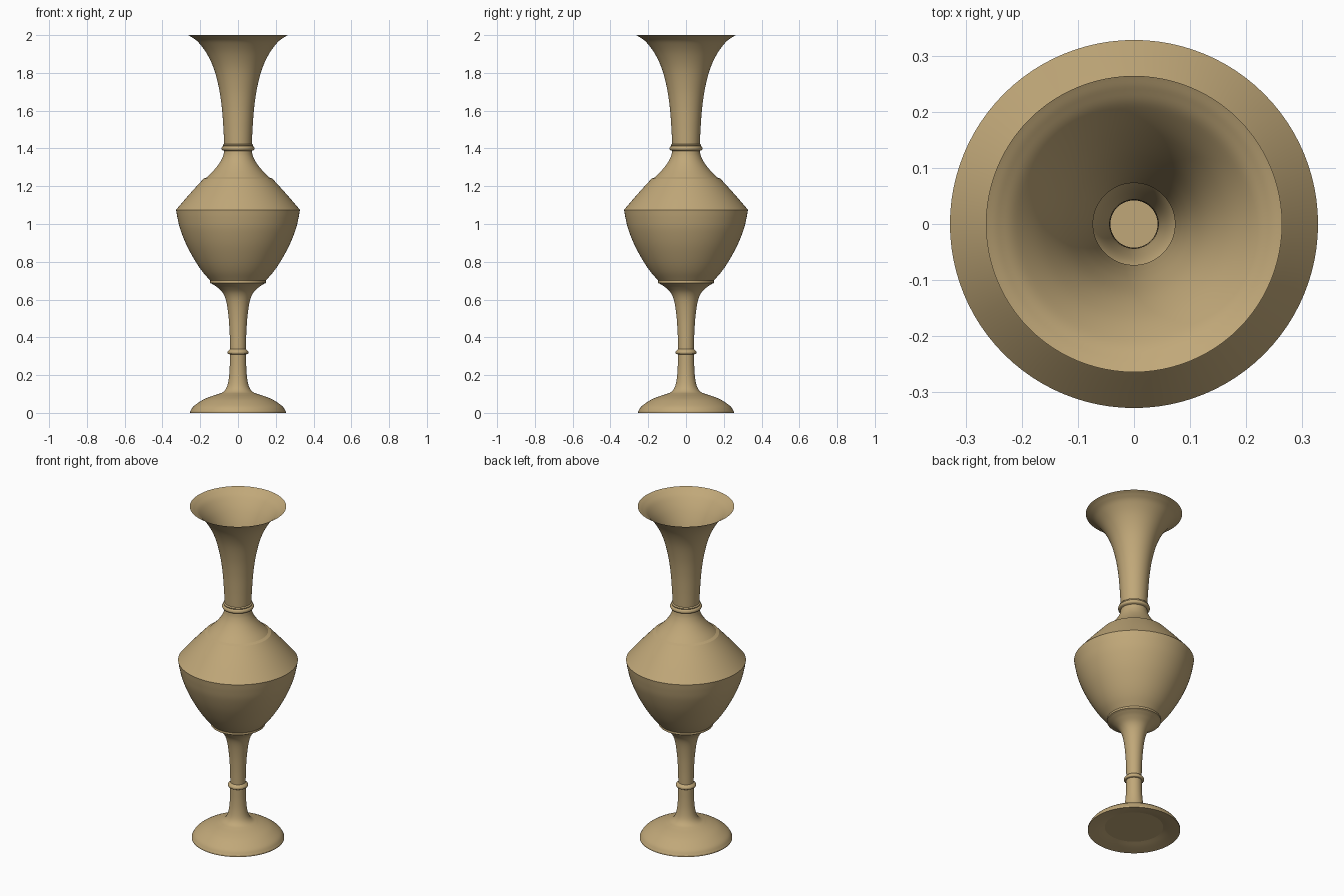
import bpy, bmesh, math
from mathutils import Vector

cube = bpy.data.objects.get("Cube")
if cube:
    bpy.data.objects.remove(cube, do_unlink=True)

SIDES = 96

clay = bpy.data.materials.new("tan_clay")
clay.use_nodes = True
colour = (0.53, 0.39, 0.19, 1)
clay.diffuse_color = colour
bsdf = clay.node_tree.nodes["Principled BSDF"]
bsdf.inputs["Base Color"].default_value = colour
bsdf.inputs["Roughness"].default_value = 0.7


def smooth_path(points, steps):
    """Curve through (radius, height) points."""
    pts = [Vector(p) for p in points]
    pts = [2 * pts[0] - pts[1]] + pts + [2 * pts[-1] - pts[-2]]
    path = []
    for a, b, c, d in zip(pts, pts[1:], pts[2:], pts[3:]):
        for i in range(steps):
            t = i / steps
            path.append(b + t / 2 * ((c - a) + t * ((2 * a - 5 * b + 4 * c - d)
                                                    + t * (3 * (b - c) + d - a))))
    return path + [pts[-2]]


def lathe(name, points, steps=5):
    """Spin a profile around the z axis into one part."""
    bm = bmesh.new()
    verts = [bm.verts.new((p.x, 0, p.y)) for p in smooth_path(points, steps)]
    edges = [bm.edges.new(pair) for pair in zip(verts, verts[1:])]
    bmesh.ops.spin(bm, geom=verts + edges, axis=(0, 0, 1), cent=(0, 0, 0),
                   angle=math.tau, steps=SIDES, use_duplicate=False)
    bmesh.ops.remove_doubles(bm, verts=bm.verts, dist=1e-5)
    bmesh.ops.recalc_face_normals(bm, faces=bm.faces)
    mesh = bpy.data.meshes.new(name)
    bm.to_mesh(mesh)
    bm.free()
    mesh.materials.append(clay)
    obj = bpy.data.objects.new(name, mesh)
    bpy.context.collection.objects.link(obj)
    bpy.ops.object.select_all(action="DESELECT")
    obj.select_set(True)
    bpy.context.view_layer.objects.active = obj
    bpy.ops.object.shade_smooth_by_angle(angle=math.radians(35))


# Foot: hollowed underside, thin edge and domed top
lathe("foot_floor", [(0, .02), (.16, .02)], 1)
lathe("foot_underside", [(.16, .02), (.2, .01), (.253, 0)])
lathe("foot_edge", [(.253, 0), (.253, .008)], 1)
lathe("foot_dome", [(.253, .008), (.235, .035), (.19, .067), (.15, .085), (.11, .098)])

# Stem with its small ring
lathe("lower_stem", [(.11, .098), (.08, .11), (.06, .135), (.049, .18), (.044, .24), (.043, .31)])
lathe("stem_ring", [(.043, .31), (.053, .313), (.055, .32), (.053, .327), (.042, .338)])
lathe("upper_stem", [(.042, .338), (.044, .42), (.05, .51), (.062, .59), (.08, .635),
                     (.11, .665), (.137, .683)])

# Body: collar step, bowl, straight shoulder and upper shoulder
lathe("bowl_collar", [(.137, .683), (.148, .688), (.147, .7)], 1)
lathe("bowl", [(.147, .7), (.19, .75), (.23, .81), (.273, .89), (.305, .97),
               (.32, 1.03), (.328, 1.075)])
lathe("shoulder", [(.328, 1.075), (.255, 1.16), (.182, 1.24)], 3)
lathe("shoulder_step", [(.182, 1.24), (.165, 1.247)], 1)
lathe("upper_shoulder", [(.165, 1.247), (.125, 1.288), (.095, 1.327), (.079, 1.36), (.073, 1.387)])

# Neck ring and flared neck
lathe("neck_ring", [(.073, 1.387), (.084, 1.392), (.087, 1.4), (.084, 1.409), (.078, 1.413),
                    (.08, 1.419), (.073, 1.424)], 3)
lathe("flared_neck", [(.073, 1.424), (.078, 1.52), (.086, 1.62), (.101, 1.72), (.127, 1.82),
                      (.164, 1.9), (.208, 1.96), (.24, 1.986), (.264, 2)], 6)
